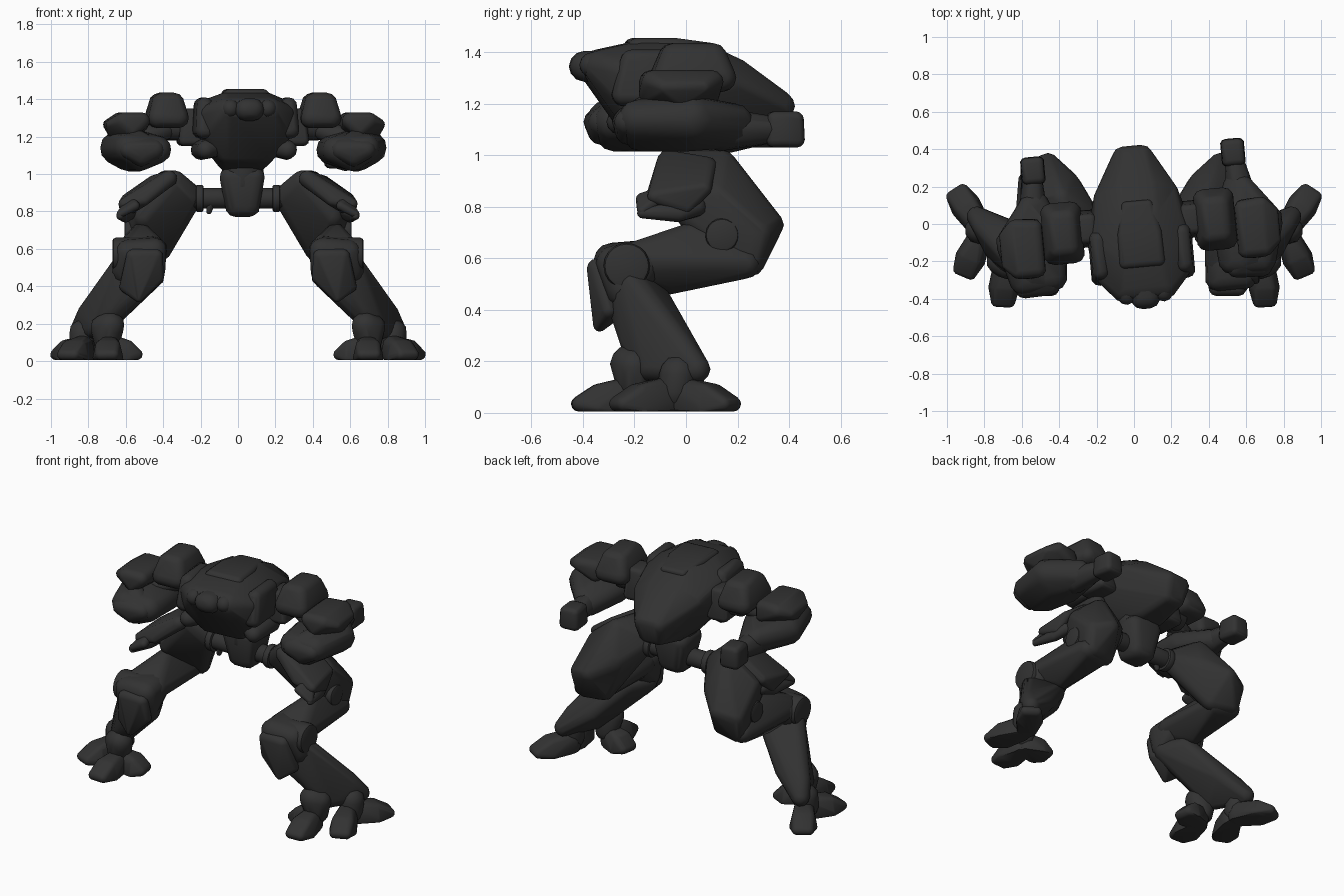
import bpy, bmesh, math
from mathutils import Matrix, Vector

charcoal = bpy.data.materials.new("charcoal")
charcoal.diffuse_color = (0.032, 0.032, 0.032, 1)

LOWER = Matrix.Identity(4)
# upper body is twisted a little on the hips
UPPER = Matrix.Translation((0.025, 0, 0)) @ Matrix.Rotation(math.radians(5.3), 4, 'Z')


def finish(name, bm, frame, angle=32):
    bmesh.ops.recalc_face_normals(bm, faces=bm.faces)
    mesh = bpy.data.meshes.new(name)
    bm.to_mesh(mesh)
    bm.free()
    mesh.transform(frame)
    mesh.shade_smooth()
    mesh.set_sharp_from_angle(angle=math.radians(angle))
    mesh.materials.append(charcoal)
    ob = bpy.data.objects.new(name, mesh)
    bpy.context.collection.objects.link(ob)
    return ob


def shell(name, balls, s=1, frame=LOWER, both=False):
    """Rounded convex casting wrapped around balls (x, y, z, radius)."""
    bm = bmesh.new()
    sides = (1, -1) if both else (s,)
    for x, y, z, r in balls:
        for k in sides:
            bmesh.ops.create_icosphere(bm, subdivisions=2, radius=r,
                                       matrix=Matrix.Translation((k * x, y, z)))
    pts = [v.co.copy() for v in bm.verts]
    bm.clear()
    for p in pts:
        bm.verts.new((p.x, p.y, max(p.z, 0.005)))
    bmesh.ops.convex_hull(bm, input=bm.verts)
    bmesh.ops.delete(bm, geom=[v for v in bm.verts if not v.link_faces], context='VERTS')
    return finish(name, bm, frame)


def box(name, c, half, r, s=1, frame=LOWER, taper=0.8):
    """Rounded box, narrowed towards its top."""
    balls = []
    for a in (-1, 1):
        for b in (-1, 1):
            for d in (-1, 1):
                t = taper if d > 0 else 1
                balls.append((c[0] + a * (half[0] * t - r), c[1] + b * (half[1] * t - r),
                              c[2] + d * (half[2] - r), r))
    return shell(name, balls, s, frame)


def rod(name, a, b, r, s=1, frame=LOWER):
    """Cylinder from a to b."""
    a, b = Vector(a), Vector(b)
    a.x *= s
    b.x *= s
    d = b - a
    m = Matrix.Translation((a + b) / 2) @ d.to_track_quat('Z', 'Y').to_matrix().to_4x4()
    bm = bmesh.new()
    bmesh.ops.create_cone(bm, cap_ends=True, segments=20, radius1=r, radius2=r,
                          depth=d.length, matrix=m)
    rims = [e for e in bm.edges if any(len(f.verts) > 4 for f in e.link_faces)]
    bmesh.ops.bevel(bm, geom=rims, offset=min(r, d.length) * 0.2, segments=2,
                    affect='EDGES', profile=0.5)
    return finish(name, bm, frame)


# ---- torso ----
shell("torso_hull", [
    (.11, -.34, 1.34, .07), (.20, -.26, 1.32, .055), (.19, -.25, 1.23, .055),
    (.09, -.18, 1.385, .06), (.08, .05, 1.385, .055), (.205, -.08, 1.34, .06),
    (.21, 0, 1.24, .06), (.175, .16, 1.28, .05), (.05, .36, 1.19, .06),
    (.04, .34, 1.10, .05), (.09, 0, 1.07, .05), (.06, .17, 1.06, .05),
    (.11, -.20, 1.11, .05), (.08, .19, 1.325, .05)], frame=UPPER, both=True)
shell("dorsal_ridge", [(.09, -.20, 1.42, .035), (.09, -.05, 1.425, .03),
                       (.06, .10, 1.41, .025)], frame=UPPER, both=True)
shell("nose", [(.02, -.395, 1.345, .06), (.03, -.28, 1.34, .06)], frame=UPPER, both=True)
for s in (1, -1):
    side = "right_" if s > 0 else "left_"
    shell(side + "brow_pod", [(.10, -.375, 1.35, .05), (.12, -.25, 1.36, .05)], s, UPPER)
    shell(side + "cheek_pod", [(.22, -.24, 1.13, .05), (.23, -.06, 1.13, .055),
                               (.16, -.18, 1.15, .06)], s, UPPER)
    box(side + "flank_pod", (.225, -.15, 1.30), (.055, .16, .11), .045, s, UPPER)

# ---- pelvis ----
shell("waist", [(.025, .05, 1.05, .12), (.025, .05, .95, .11)])
shell("pelvis", [(.085, .00, .98, .06), (-.04, .00, .98, .06), (.085, .11, .98, .06),
                 (-.04, .11, .98, .06), (.06, .02, .83, .06), (-.01, .02, .83, .06),
                 (.06, .09, .83, .06), (-.01, .09, .83, .06)])
shell("hanging_clasp", [(-.14, .03, .88, .03), (-.155, .03, .80, .015)])

for s in (1, -1):
    side = "right_" if s > 0 else "left_"
    # ---- arms ----
    rod(side + "shoulder_axle", (.15, 0, 1.25), (.42, 0, 1.25), .07, s, UPPER)
    box(side + "shoulder_bracket", (.28, 0, 1.25), (.07, .10, .10), .03, s, UPPER)
    box(side + "shoulder_box", (.41, -.012, 1.34), (.11, .165, .095), .055, s, UPPER)
    shell(side + "elbow", [(.40, -.02, 1.24, .05), (.52, -.06, 1.20, .06)], s, UPPER)
    shell(side + "arm_guard", [
        (.56, -.19, 1.285, .045), (.66, -.19, 1.285, .045), (.56, .03, 1.285, .045),
        (.66, .04, 1.285, .045), (.72, -.15, 1.265, .03), (.72, .0, 1.265, .03),
        (.61, -.20, 1.235, .04), (.69, -.08, 1.22, .04), (.56, .04, 1.235, .04)], s, UPPER)
    shell(side + "forearm", [
        (.48, -.24, 1.13, .075), (.64, -.25, 1.14, .075), (.57, -.23, 1.085, .07),
        (.68, -.04, 1.14, .09), (.47, -.05, 1.13, .08), (.54, .16, 1.10, .07),
        (.62, -.05, 1.09, .075), (.58, .14, 1.14, .06), (.58, -.08, 1.16, .08)], s, UPPER)
    shell(side + "forearm_cap", [(.50, -.28, 1.13, .055), (.64, -.29, 1.13, .05),
                                 (.59, -.20, 1.18, .06), (.57, -.28, 1.09, .05)], s, UPPER)
    shell(side + "barrel", [(.56, .08, 1.10, .085), (.54, .30, 1.10, .05)], s, UPPER)
    box(side + "muzzle", (.537, .335, 1.10), (.065, .075, .07), .03, s, UPPER, .95)

    # ---- thigh ----
    rod(side + "hip_axle", (.06, .05, .87), (.30, .05, .87), .055, s)
    rod(side + "hip_disc", (.185, .05, .87), (.225, .05, .87), .072, s)
    shell(side + "thigh", [
        (.26, .05, .88, .07), (.34, .0, .96, .06), (.39, .14, .96, .06),
        (.46, .325, .73, .055), (.55, .28, .70, .06), (.42, .22, .59, .06),
        (.50, .02, .77, .06), (.54, .25, .59, .06), (.54, .12, .84, .06),
        (.36, .20, .80, .08)], s)
    shell(side + "thigh_guard", [
        (.37, -.07, .975, .045), (.45, .08, .95, .045), (.61, -.12, .84, .03),
        (.60, .0, .80, .03), (.50, -.12, .86, .03), (.59, .07, .87, .03)], s)
    # guard prongs
    shell(side + "upper_prong", [(.57, -.08, .85, .035), (.63, -.17, .785, .02),
                                 (.55, -.17, .83, .025)], s)
    shell(side + "lower_prong", [(.63, -.17, .775, .02), (.60, -.03, .77, .03),
                                 (.57, .04, .80, .04)], s)
    rod(side + "thigh_pivot", (.50, .14, .69), (.607, .14, .69), .065, s)
    shell(side + "lower_thigh", [
        (.45, .21, .58, .06), (.56, .23, .58, .06), (.45, -.20, .59, .075),
        (.58, -.20, .59, .075), (.52, .02, .69, .05), (.52, -.06, .52, .06)], s)
    # ---- knee and shin ----
    shell(side + "knee", [
        (.45, -.29, .59, .07), (.59, -.28, .58, .07), (.46, -.17, .59, .08),
        (.58, -.17, .58, .08), (.45, -.27, .49, .065), (.60, -.24, .48, .075)], s)
    rod(side + "knee_disc", (.50, -.23, .57), (.672, -.23, .57), .09, s)
    shell(side + "shin", [
        (.46, -.25, .46, .07), (.61, -.22, .50, .07), (.51, -.13, .46, .06),
        (.68, -.03, .28, .06), (.80, -.02, .25, .06), (.67, -.20, .28, .06),
        (.60, -.24, .37, .05), (.84, .04, .17, .055), (.74, -.14, .18, .06)], s)
    shell(side + "shin_guard", [
        (.44, -.345, .56, .04), (.56, -.345, .56, .04), (.43, -.32, .45, .035),
        (.53, -.335, .34, .025), (.60, -.30, .40, .035), (.48, -.25, .42, .04)], s)
    # ---- foot ----
    shell(side + "front_ankle", [(.68, -.22, .19, .075), (.72, -.20, .18, .07),
                                 (.70, -.20, .10, .07)], s)
    shell(side + "rear_ankle", [(.83, -.03, .15, .075), (.83, -.04, .08, .07)], s)
    toes = {"front_toe": ((.69, -.23), (.70, -.415)), "inner_toe": ((.67, -.20), (.545, -.18)),
            "outer_toe": ((.83, -.08), (.905, -.255)), "rear_toe": ((.83, -.01), (.945, .165))}
    for name, (a, b) in toes.items():
        a, b = Vector(a), Vector(b)
        n = (b - a).normalized().orthogonal() * .035
        m = a.lerp(b, .6)
        shell(side + name, [
            (a.x, a.y, .08, .06), (a.x, a.y, .04, .065),
            (m.x + n.x, m.y + n.y, .08, .033), (m.x - n.x, m.y - n.y, .08, .033),
            (b.x + n.x, b.y + n.y, .035, .03), (b.x - n.x, b.y - n.y, .035, .03),
            (m.x + n.x * 1.5, m.y + n.y * 1.5, .02, .03),
            (m.x - n.x * 1.5, m.y - n.y * 1.5, .02, .03)], s)
